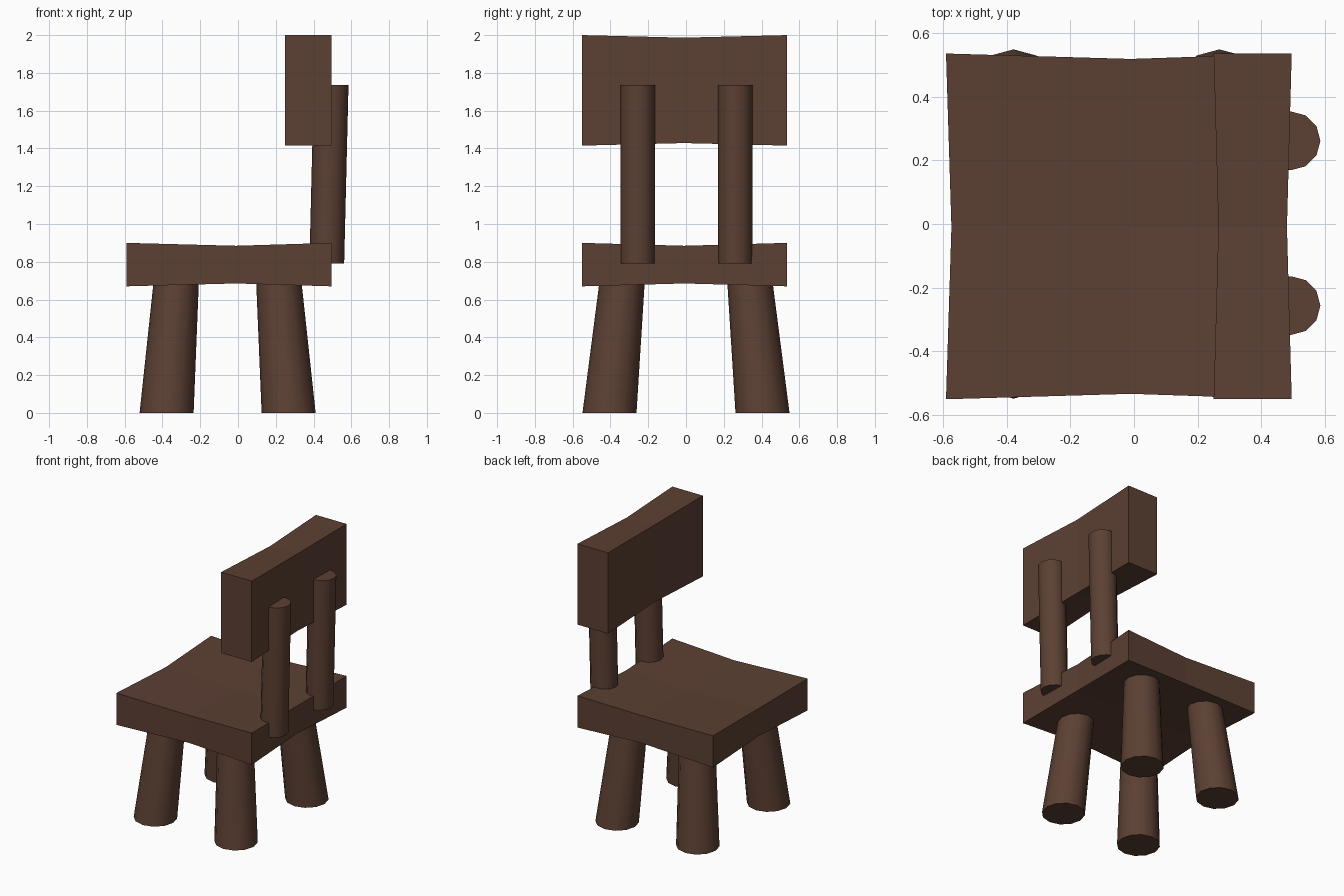
import bpy, bmesh, math

if "Cube" in bpy.data.objects:
    bpy.data.objects.remove(bpy.data.objects["Cube"])

wood = bpy.data.materials.new("dark brown wood")
wood.diffuse_color = (0.107, 0.0513, 0.0331, 1)
wood.use_nodes = True
wood.node_tree.nodes["Principled BSDF"].inputs["Base Color"].default_value = wood.diffuse_color


def finish(name, bm, smooth=False):
    bmesh.ops.recalc_face_normals(bm, faces=bm.faces)
    mesh = bpy.data.meshes.new(name)
    bm.to_mesh(mesh)
    bm.free()
    mesh.materials.append(wood)
    obj = bpy.data.objects.new(name, mesh)
    bpy.context.collection.objects.link(obj)
    if smooth:
        bpy.ops.object.select_all(action='DESELECT')
        obj.select_set(True)
        bpy.context.view_layer.objects.active = obj
        bpy.ops.object.shade_smooth_by_angle(angle=math.radians(40))
    return obj


def hollowed_slab(name, xs, ys, zs, pinch):
    """Slab whose middle rows are pulled in towards its centre line."""
    bm = bmesh.new()
    nx, ny = len(xs), len(ys)
    cx, cy, cz = ((v[0] + v[-1]) / 2 for v in (xs, ys, zs))

    def pull(value, centre, amount):
        return value - math.copysign(amount, value - centre)

    grid = {}
    for i, x in enumerate(xs):
        for j, y in enumerate(ys):
            mid_x, mid_y = 0 < i < nx - 1, 0 < j < ny - 1
            for k, z in enumerate(zs):
                px = pull(x, cx, pinch) if mid_y and not mid_x else x
                py = pull(y, cy, pinch) if mid_x and not mid_y else y
                pz = pull(z, cz, pinch * 0.9 * (mid_x + mid_y))
                grid[i, j, k] = bm.verts.new((px, py, pz))

    def quad(*keys):
        bm.faces.new([grid[key] for key in keys])

    for i in range(nx - 1):
        for j in range(ny - 1):
            for k in (0, 1):
                quad((i, j, k), (i + 1, j, k), (i + 1, j + 1, k), (i, j + 1, k))
        for j in (0, ny - 1):
            quad((i, j, 0), (i + 1, j, 0), (i + 1, j, 1), (i, j, 1))
    for j in range(ny - 1):
        for i in (0, nx - 1):
            quad((i, j, 0), (i, j + 1, 0), (i, j + 1, 1), (i, j, 1))
    return finish(name, bm)


def leaning_post(name, bottom, r0, top, r1, sides=12):
    """Post with level ends, leaning from the bottom centre to the top centre."""
    bm = bmesh.new()
    rings = []
    for (x, y, z), r in ((bottom, r0), (top, r1)):
        angles = [math.tau * i / sides for i in range(sides)]
        rings.append([bm.verts.new((x + r * math.cos(a), y + r * math.sin(a), z))
                      for a in angles])
        bm.faces.new(rings[-1])
    for i in range(sides):
        j = (i + 1) % sides
        bm.faces.new((rings[0][i], rings[0][j], rings[1][j], rings[1][i]))
    return finish(name, bm, smooth=True)


# Seat and backrest
hollowed_slab("seat", (-0.59, -0.01, 0.495), (-0.55, -0.01, 0.535), (0.67, 0.90), 0.017)
hollowed_slab("backrest", (0.25, 0.495), (-0.55, -0.01, 0.535), (1.415, 2.0), 0.015)

# Splayed legs, mirrored across the y axis
for side, s in (("near", -1), ("far", 1)):
    leaning_post(f"left_leg_{side}", (-0.378, s * 0.405, 0), 0.143,
                 (-0.323, s * 0.333, 0.75), 0.118)
    leaning_post(f"right_leg_{side}", (0.268, s * 0.405, 0), 0.143,
                 (0.212, s * 0.333, 0.75), 0.118)

# Posts carrying the backrest
for side, y in (("near", -0.256), ("far", 0.261)):
    leaning_post(f"back_post_{side}", (0.47, y, 0.79), 0.092,
                 (0.493, y, 1.735), 0.092)
